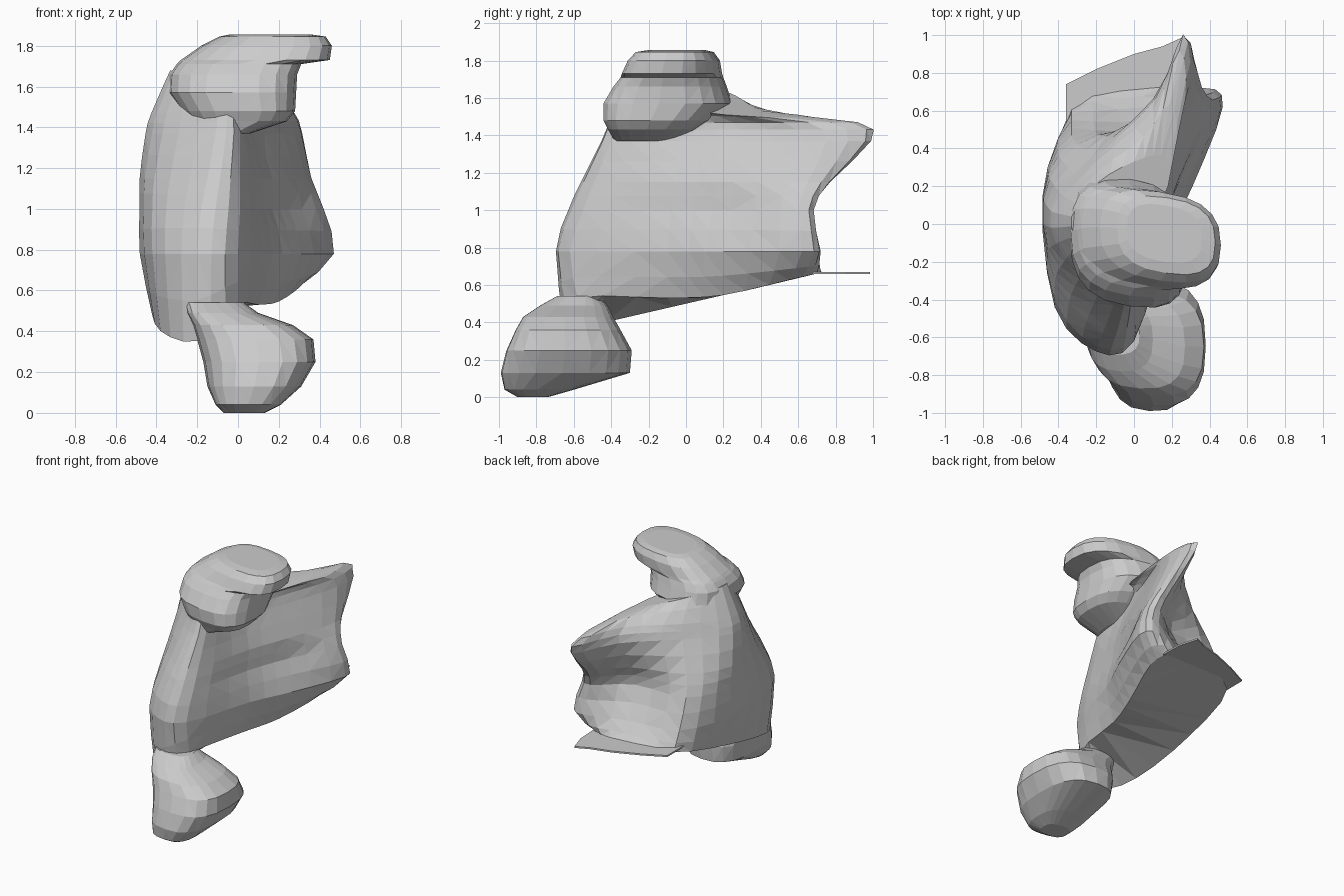
import bpy, bmesh, math
from mathutils import Vector

if "Cube" in bpy.data.objects:
    bpy.data.objects.remove(bpy.data.objects["Cube"])


def spline(pts, steps, closed):
    """Catmull-Rom resampling of a list of vectors."""
    n, out = len(pts), []
    get = (lambda i: pts[i % n]) if closed else (lambda i: pts[max(0, min(n - 1, i))])
    for i in range(n if closed else n - 1):
        a, b, c, d = get(i - 1), get(i), get(i + 1), get(i + 2)
        for k in range(steps):
            t = k / steps
            out.append(0.5 * (2 * b + (c - a) * t + (2 * a - 5 * b + 4 * c - d) * t * t
                              + (3 * b - a - 3 * c + d) * t ** 3))
    if not closed:
        out.append(pts[-1].copy())
    return out


def loft(name, rings):
    """Skin stacked rings and cap both ends."""
    bm = bmesh.new()
    rows = [[bm.verts.new(p) for p in r] for r in rings]
    n = len(rows[0])
    for a, b in zip(rows, rows[1:]):
        for i in range(n):
            j = (i + 1) % n
            bm.faces.new((a[i], a[j], b[j], b[i]))
    bm.faces.new(rows[0][::-1])
    bm.faces.new(rows[-1])
    bmesh.ops.triangulate(bm, faces=bm.faces[:])
    bmesh.ops.recalc_face_normals(bm, faces=bm.faces[:])
    mesh = bpy.data.meshes.new(name)
    bm.to_mesh(mesh)
    bm.free()
    ob = bpy.data.objects.new(name, mesh)
    bpy.context.collection.objects.link(ob)
    return ob


def blob(name, levels, shear=0.0, sides=20, power=0.75):
    """Rounded lump from (z, x0, x1, y0, y1) extents; shear swings the left side back."""
    def sp(v):
        return math.copysign(abs(v) ** power, v)
    rings = []
    for z, x0, x1, y0, y1 in levels:
        ring = []
        for i in range(sides):
            a = 2 * math.pi * i / sides
            dx = (x1 - x0) / 2 * sp(math.cos(a))
            dy = (y1 - y0) / 2 * sp(math.sin(a)) - shear * dx
            ring.append(Vector(((x0 + x1) / 2 + dx, (y0 + y1) / 2 + dy, z)))
        rings.append(ring)
    return loft(name, rings)


# Body with the folded wall sweeping back: front, right wall, tip, back, left side
levels = [
    (0.50, [(-.2, -.64), (0, -.58), (.1, -.1), (.2, .2), (.31, .55),
            (.26, .7), (.05, .72), (-.33, .62), (-.42, .12), (-.38, -.43)]),
    (0.78, [(-.2, -.675), (0, -.62), (.17, -.1), (.31, .2), (.47, .62),
            (.37, .72), (.05, .62), (-.33, .55), (-.48, .15), (-.42, -.44)]),
    (1.00, [(-.18, -.61), (.01, -.55), (.13, -.08), (.25, .25), (.42, .6),
            (.33, .68), (.08, .5), (-.33, .47), (-.48, .15), (-.42, -.34)]),
    (1.15, [(-.15, -.54), (.01, -.49), (.13, -.05), (.24, .25), (.36, .65),
            (.3, .77), (.08, .55), (-.3, .42), (-.48, .13), (-.41, -.26)]),
    (1.37, [(-.11, -.43), (.01, -.40), (.07, -.03), (.17, .3), (.31, .75),
            (.27, .99), (.1, .66), (-.22, .36), (-.45, .08), (-.37, -.2)]),
    (1.47, [(-.1, -.39), (0, -.36), (.06, -.03), (.13, .25), (.27, .65),
            (.24, .92), (.1, .6), (-.2, .33), (-.42, .06), (-.35, -.17)]),
    (1.57, [(-.1, -.33), (0, -.28), (.08, -.05), (.14, .1), (.19, .25),
            (.14, .36), (0, .33), (-.19, .22), (-.33, .04), (-.28, -.12)]),
]
rings = []
for i, (z, pts) in enumerate(levels):
    ring = [Vector((x, y, z)) for x, y in pts]
    if i == 0:                         # underside rises toward the back and right
        for p in ring:
            p.z = max(0.5 + 0.23 * p.y, 0.53 if p.x > -0.05 else 0)
    if i == len(levels) - 1:           # shoulder climbs to the left
        for p in ring:
            p.z -= 0.33 * p.x
    rings.append(spline(ring, 3, True))
columns = [spline(list(c), 2, False) for c in zip(*rings)]
body = loft("body", list(zip(*columns)))

# Head with the overhanging brow on the right
head = blob("head", [
    (1.37, -.20, .06, -.38, -.05), (1.43, -.24, .24, -.41, .06),
    (1.48, -.28, .28, -.435, .14), (1.57, -.34, .285, -.435, .24),
    (1.66, -.335, .29, -.38, .21), (1.71, -.30, .31, -.34, .19),
    (1.73, -.28, .45, -.33, .18), (1.80, -.18, .46, -.30, .17),
    (1.845, -.09, .43, -.26, .14), (1.855, -.04, .36, -.2, .1)], shear=0.15)

# Foot pushed out to the front
foot = blob("foot", [
    (0, -.07, .13, -.90, -.74), (.04, -.11, .21, -.97, -.60),
    (.13, -.15, .31, -.99, -.30), (.25, -.17, .38, -.96, -.29),
    (.36, -.20, .37, -.91, -.35), (.43, -.22, .27, -.87, -.39),
    (.49, -.25, .10, -.78, -.42), (.54, -.26, .03, -.69, -.46)], shear=0.07)

# Merge the lumps into one skin
for part in (head, foot):
    mod = body.modifiers.new("merge", 'BOOLEAN')
    mod.operation = 'UNION'
    mod.solver = 'EXACT'
    mod.object = part
bpy.context.view_layer.update()
merged = bpy.data.meshes.new_from_object(
    body.evaluated_get(bpy.context.evaluated_depsgraph_get()))
body.modifiers.clear()
body.data = merged
for part in (head, foot):
    bpy.data.objects.remove(part)

# Thin trailing sheet at the lower back
outline = [(.1, .5), (.3, .62), (.29, .85), (.25, .985), (.15, .94), (0, .9),
           (-.2, .82), (-.36, .74), (-.36, .52)]
loft("trailing_sheet", [[Vector((x, y, z)) for x, y in outline] for z in (.658, .67)])
